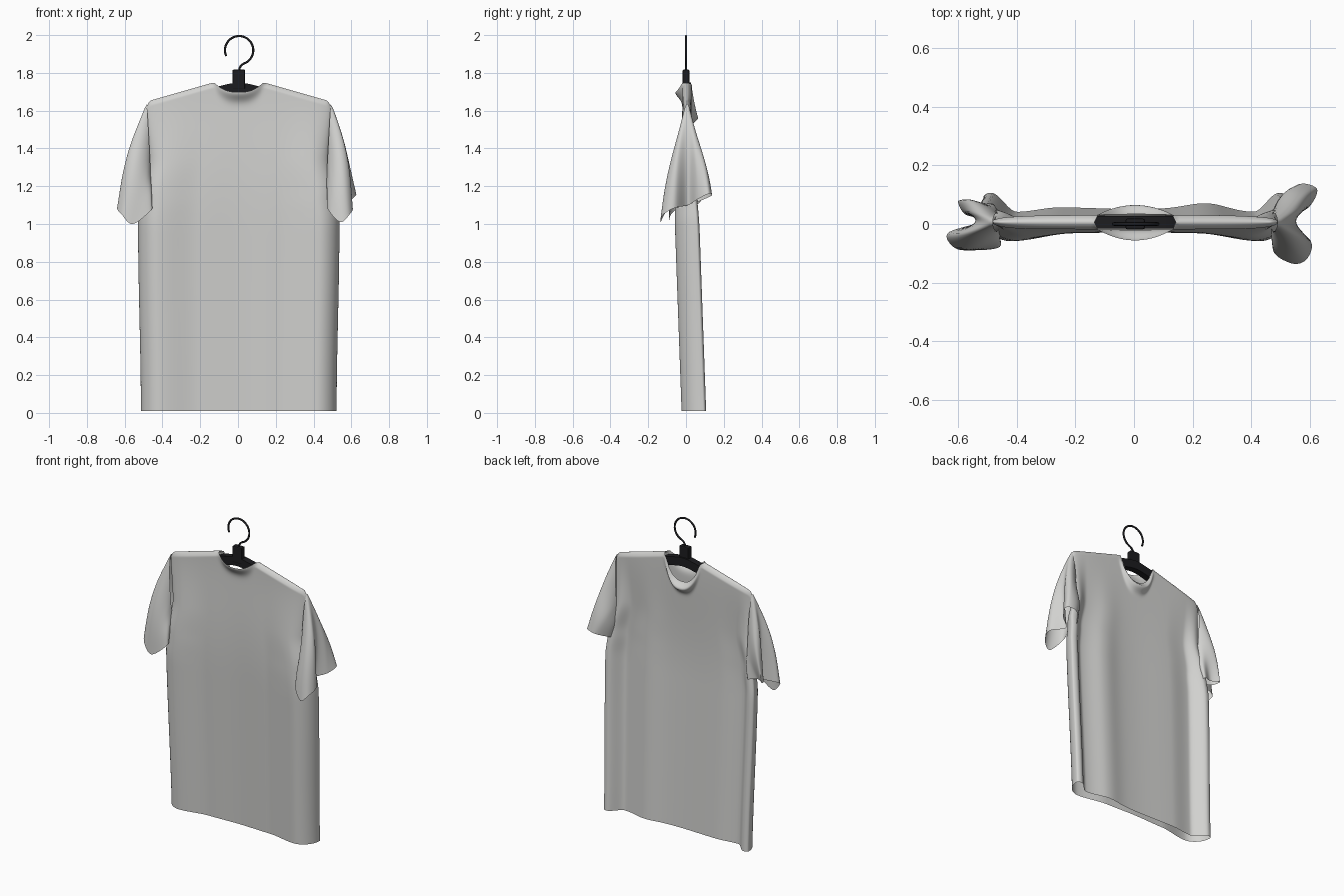
import bpy, bmesh, math
from mathutils import Vector

cube = bpy.data.objects.get("Cube")
if cube:
    bpy.data.objects.remove(cube)


def material(name, rgb):
    m = bpy.data.materials.new(name)
    m.use_nodes = True
    m.diffuse_color = (*rgb, 1)
    bsdf = m.node_tree.nodes["Principled BSDF"]
    bsdf.inputs["Base Color"].default_value = (*rgb, 1)
    bsdf.inputs["Roughness"].default_value = 0.8
    return m


CLOTH = material("light grey cloth", (0.64, 0.64, 0.625))
BLACK = material("black plastic", (0.012, 0.012, 0.014))
MID_X, MID_Y = 0.004, 0.006


def finish(name, bm, mat, angle=60):
    bmesh.ops.remove_doubles(bm, verts=bm.verts, dist=0.0005)
    bmesh.ops.recalc_face_normals(bm, faces=bm.faces)
    me = bpy.data.meshes.new(name)
    bm.to_mesh(me)
    bm.free()
    me.materials.append(mat)
    ob = bpy.data.objects.new(name, me)
    bpy.context.collection.objects.link(ob)
    bpy.ops.object.select_all(action='DESELECT')
    ob.select_set(True)
    bpy.context.view_layer.objects.active = ob
    bpy.ops.object.shade_smooth_by_angle(angle=math.radians(angle))
    return ob


def add_grid(bm, rows, closed=False):
    """Skin a list of equally long point rows."""
    vs = [[bm.verts.new(p) for p in row] for row in rows]
    n = len(vs[0])
    for a, b in zip(vs, vs[1:]):
        for k in range(n if closed else n - 1):
            j = (k + 1) % n
            bm.faces.new((a[k], a[j], b[j], b[k]))
    return vs


def ease(points, x):
    """Smooth interpolation through (x, value) points."""
    if x <= points[0][0]:
        return points[0][1]
    for (x0, y0), (x1, y1) in zip(points, points[1:]):
        if x <= x1:
            t = (x - x0) / (x1 - x0)
            return y0 + (y1 - y0) * t * t * (3 - 2 * t)
    return points[-1][1]


def roll(u, start):
    """Quarter-round fall from 0 at start to 1 at the side seam."""
    s = max(0, u - start) / (1 - start)
    return 1 - math.sqrt(max(0, 1 - s * s))


# Shirt body: front and back sheets sharing the side and shoulder seams
HALF_WIDTH = [(0, 0.518), (1.0, 0.533), (1.15, 0.52), (1.35, 0.478), (1.65, 0.49)]
DRAPE = {
    -1: [(0, -0.014), (0.4, -0.02), (0.8, -0.05), (1, -0.045)],
    1: [(0, 0.024), (0.5, 0.03), (0.78, 0.015), (0.95, 0.08), (1, 0.08)],
}
NECK = 0.13
NECK_DROP = {-1: 0.052, 1: 0.15}
LIP_DEPTH = {-1: 0.0, 1: 0.038}
LIP_SIZE = {-1: 0.04, 1: 0.027}


def top_edge(x, side):
    x = abs(x)
    if x < NECK:
        return 1.75 - NECK_DROP[side] * (1 - (x / NECK) ** 2.6)
    return 1.75 - 0.285 * (x - NECK) - 0.03 * max(0, (x - 0.46) / 0.03) ** 2


def body_point(u, t, side):
    x0 = u * 0.49
    top = top_edge(x0, side)
    z = 0.01 + (top - 0.01) * (1 - (1 - t) ** 2.2)
    e = top - z
    neck = max(0, 1 - (x0 / NECK) ** 2)
    close = 1 if neck > 0 else math.sqrt(min(1, e / 0.025))
    thin = MID_Y + side * 0.024 * close * math.sqrt(max(0, 1 - u ** 6))
    hang = ease(DRAPE[side], abs(u)) + 0.036 * (0.75 - z)
    if side < 0:    # front sheet rolls round to the side seam
        hang += 0.11 * roll(abs(u), 0.8)
    else:           # soft fold on one side of the back
        hang += 0.014 * math.exp(-((u - 0.45) / 0.16) ** 2) - 0.015 * roll(abs(u), 0.95)
    f = ease([(0, 0), (0.75, 1)], 1.7 - z) * (close if e < 0.025 else 1)
    y = thin + (hang - thin) * f
    y += side * 0.038 * neck * math.exp(-((e - LIP_DEPTH[side]) / LIP_SIZE[side]) ** 2)
    return (MID_X + u * ease(HALF_WIDTH, z), y, z)


COLS, ROWS = 60, 70
us = [math.sin(math.pi / 2 * k / COLS) for k in range(-COLS, COLS + 1)]
bm = bmesh.new()
for side in (-1, 1):
    add_grid(bm, [[body_point(u, r / ROWS, side) for u in us] for r in range(ROWS + 1)])
finish("shirt_body", bm, CLOTH, 80)


# Sleeves: loft from the armhole to a folded cuff loop
def loop(points, t):
    """Closed smooth curve through the points, t in 0..1."""
    n = len(points)
    i = int(t * n) % n
    f = t * n - int(t * n)
    p0, p1, p2, p3 = (Vector(points[(i + d) % n]) for d in (-1, 0, 1, 2))
    return p1 + 0.5 * f * (p2 - p0 + f * (2 * p0 - 5 * p1 + 4 * p2 - p3
                                          + f * (3 * (p1 - p2) + p3 - p0)))


CUFFS = {
    "left_sleeve": (1, [
        (0.535, 0.01, 1.10), (0.605, -0.06, 1.085), (0.59, -0.12, 1.05), (0.54, -0.135, 1.01),
        (0.475, -0.09, 1.08), (0.505, 0, 1.09), (0.50, 0.07, 1.12), (0.56, 0.135, 1.15),
        (0.625, 0.12, 1.16), (0.60, 0.06, 1.13)]),
    "right_sleeve": (-1, [
        (-0.52, 0.01, 1.10), (-0.635, -0.03, 1.09), (-0.615, -0.08, 1.05), (-0.555, -0.09, 1.0),
        (-0.455, -0.075, 1.08), (-0.49, 0, 1.09), (-0.49, 0.07, 1.11), (-0.55, 0.05, 1.12),
        (-0.60, 0.08, 1.12), (-0.58, 0.035, 1.11)]),
}
RING, STEPS = 64, 28
for name, (sx, cuff) in CUFFS.items():
    rows = []
    for s in range(STEPS + 1):
        q = s / STEPS
        bulge = math.sin(math.pi * q ** 0.8)
        row = []
        for k in range(RING):
            a = 2 * math.pi * k / RING
            hole = Vector((MID_X + sx * (0.474 + 0.012 * math.cos(a)),
                           MID_Y - 0.03 * math.sin(a), 1.42 + 0.215 * math.cos(a)))
            p = hole.lerp(loop(cuff, k / RING), q)
            p.x += sx * 0.03 * bulge * max(0, math.cos(a) + 0.4)
            p.y -= 0.026 * bulge * math.sin(a)
            row.append(p)
        rows.append(row)
    bm = bmesh.new()
    add_grid(bm, rows, closed=True)
    finish(name, bm, CLOTH)

# Hanger bar: a sloping rectangular rail that slims down inside the shoulders
bm = bmesh.new()
rows = []
for k in range(-24, 25):
    x = 0.4 * k / 24
    top = 1.748 - 0.28 * (math.hypot(x, 0.05) - 0.05)
    slim = ease([(0.125, 1), (0.2, 0)], abs(x))
    w, h, top = 0.008 + 0.013 * slim, 0.025 + 0.03 * slim, top - 0.02 * (1 - slim)
    rows.append([(MID_X + x, MID_Y + dy * w, top - dz * h)
                 for dy, dz in ((-1, 0), (1, 0), (1, 1), (-1, 1))])
ends = add_grid(bm, rows, closed=True)
for ring in (ends[0], ends[-1]):
    bm.faces.new(ring)
finish("hanger_bar", bm, BLACK, 35)

# Hanger neck block
bpy.ops.mesh.primitive_cube_add(size=1, location=(MID_X, 0, 1.765))
block = bpy.context.object
block.name = "hanger_block"
block.scale = (0.066, 0.036, 0.105)
bpy.ops.object.transform_apply(location=False, rotation=False, scale=True)
bevel = block.modifiers.new("bevel", 'BEVEL')
bevel.width, bevel.segments = 0.006, 2
block.data.materials.append(BLACK)

# Hanger hook: round wire bent into an open circle
path = [(0.005, 1.80), (0.006, 1.825), (0.015, 1.84)]
for k in range(33):
    a = math.radians(-72 + 276 * k / 32)
    path.append((0.004 + 0.075 * math.cos(a), 1.92 + 0.075 * math.sin(a)))
curve = bpy.data.curves.new("hanger_hook", 'CURVE')
curve.dimensions = '3D'
curve.bevel_depth = 0.006
curve.bevel_resolution = 3
curve.use_fill_caps = True
spline = curve.splines.new('POLY')
spline.points.add(len(path) - 1)
for pt, (x, z) in zip(spline.points, path):
    pt.co = (x, 0, z, 1)
curve.materials.append(BLACK)
hook = bpy.data.objects.new("hanger_hook", curve)
hook.location.x = MID_X / 2
bpy.context.collection.objects.link(hook)
